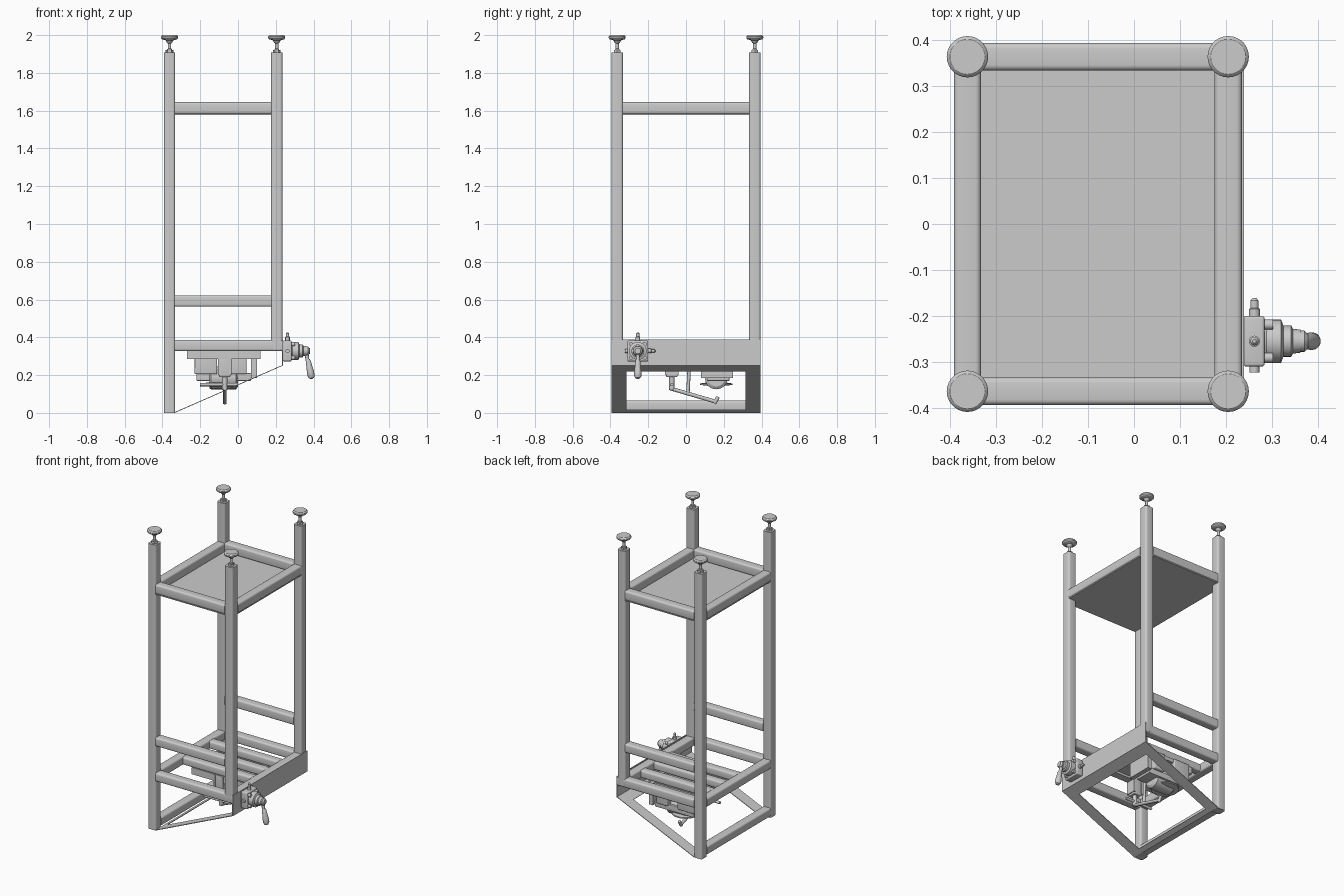
import bpy, bmesh
from math import radians, cos, sin, tau
from mathutils import Vector

if "Cube" in bpy.data.objects:
    bpy.data.objects.remove(bpy.data.objects["Cube"])

def finish(name, bm, smooth=True):
    bmesh.ops.recalc_face_normals(bm, faces=bm.faces)
    me = bpy.data.meshes.new(name)
    bm.to_mesh(me)
    bm.free()
    ob = bpy.data.objects.new(name, me)
    bpy.context.collection.objects.link(ob)
    if smooth:
        bpy.context.view_layer.objects.active = ob
        bpy.ops.object.select_all(action='DESELECT')
        ob.select_set(True)
        bpy.ops.object.shade_smooth_by_angle(angle=radians(32))
    return ob

def box(name, x, y, z, bevel=0.0, axis=None):
    """Box from ranges; with an axis only the edges along it are rounded."""
    bm = bmesh.new()
    bmesh.ops.create_cube(bm, size=1)
    for v in bm.verts:
        v.co = Vector([(r[0] + r[1]) / 2 + c * (r[1] - r[0]) for c, r in zip(v.co, (x, y, z))])
    if bevel:
        def along(e):
            d = (e.verts[0].co - e.verts[1].co).normalized()
            return axis is None or abs(d[axis]) > 0.9
        bmesh.ops.bevel(bm, geom=[e for e in bm.edges if along(e)], offset=bevel,
                        segments=4, profile=0.5, affect='EDGES')
    return finish(name, bm, bool(bevel))

def lathe(name, profile, loc, direction=(0, 0, 1), n=28):
    """Turn (radius, height) points about a direction through loc."""
    bm = bmesh.new()
    q = Vector((0, 0, 1)).rotation_difference(Vector(direction))
    rings = [[bm.verts.new(Vector(loc) + q @ Vector((r * cos(tau * i / n), r * sin(tau * i / n), h)))
              for i in range(n)] for r, h in profile]
    for a, b in zip(rings, rings[1:]):
        for i in range(n):
            bm.faces.new((a[i], a[(i + 1) % n], b[(i + 1) % n], b[i]))
    bm.faces.new(rings[0])
    bm.faces.new(rings[-1])
    return finish(name, bm)

def rod(name, a, b, r, n=16):
    d = Vector(b) - Vector(a)
    return lathe(name, [(r, 0), (r, d.length)], a, d.normalized(), n)

XL, XR = (-0.392, -0.333), (0.175, 0.235)
YF, YB = (-0.394, -0.334), (0.334, 0.394)
INX, INY = (-0.335, 0.177), (-0.336, 0.336)
R = 0.012

# Posts with levelling pads on their ends
pad = [(0.013, 0.0), (0.013, 0.018), (0.009, 0.02), (0.009, 0.048), (0.014, 0.052),
       (0.02, 0.064), (0.04, 0.07), (0.045, 0.076), (0.045, 0.084), (0.041, 0.09), (0.038, 0.092)]
for side, xs, z0 in (("left", XL, 0.0), ("right", XR, 0.335)):
    for end, ys in (("front", YF), ("back", YB)):
        box(f"{side}_{end}_post", xs, ys, (z0, 1.908), R, 2)
        c = (sum(xs) / 2, sum(ys) / 2, 1.908)
        lathe(f"{side}_{end}_pad", pad, c)
        lathe(f"{side}_{end}_nut", [(0.02, 0), (0.02, 0.014)], c, n=6)

# Rails: long x rails at three levels, y rails at the top, base and floor
for end, ys in (("front", YF), ("back", YB)):
    box(f"upper_{end}_rail", INX, ys, (1.582, 1.645), R, 0)
    box(f"middle_{end}_rail", INX, ys, (0.562, 0.622), R, 0)
    box(f"base_{end}_rail", (-0.335, 0.234), ys, (0.327, 0.386), R, 0)
for side, xs in (("left", XL), ("right", XR)):
    box(f"upper_{side}_rail", xs, INY, (1.582, 1.645), R, 1)
    box(f"base_{side}_rail", xs, INY, (0.327, 0.386), R, 1)
box("floor_left_rail", XL, INY, (0.008, 0.066), R, 1)
for i, y in enumerate((-0.08, 0.06, 0.20)):
    box(f"base_cross_rail_{i}", INX, (y - 0.028, y + 0.028), (0.33, 0.382), R, 0)

# Shelf panel under the upper rails
box("shelf_panel", (-0.388, 0.231), (-0.39, 0.39), (1.577, 1.584))

# Upright cover plate and sloping guard frame with a window
box("cover_plate", (0.234, 0.239), (-0.395, 0.395), (0.25, 0.388))
bm = bmesh.new()
def slope(t, y):
    return bm.verts.new((0.237 - 0.572 * t, y, 0.25 * (1 - t) + 0.002))
outer = [slope(t, y) for t, y in ((0, -.394), (0, .394), (1, .394), (1, -.394))]
inner = [slope(t, y) for t, y in ((.12, -.315), (.12, .315), (.945, .315), (.945, -.315))]
for i in range(4):
    j = (i + 1) % 4
    bm.faces.new((outer[i], outer[j], inner[j], inner[i]))
guard = finish("sloping_guard_frame", bm, False)
m = guard.modifiers.new("thickness", 'SOLIDIFY')
m.thickness = 0.004
m.offset = 0

# Hanging mechanism: mount plate, brackets, housing
for i, y in enumerate((-0.08, 0.20)):
    box(f"mount_channel_{i}", (-0.27, 0.12), (y - 0.025, y + 0.025), (0.285, 0.33))
box("mount_plate", (-0.235, 0.10), (-0.06, 0.24), (0.30, 0.325))
box("left_housing", (-0.23, -0.11), (0.09, 0.25), (0.205, 0.325), 0.006)
box("right_housing", (-0.035, 0.045), (0.09, 0.25), (0.205, 0.325), 0.006)
box("end_bracket", (0.07, 0.10), (0.08, 0.25), (0.185, 0.33))
box("pivot_column", (-0.10, -0.04), (-0.105, -0.045), (0.19, 0.33), 0.005)
for i, x in enumerate((-0.105, -0.047)):
    box(f"column_cheek_{i}", (x, x + 0.012), (-0.11, -0.04), (0.20, 0.33))
box("pedal_bridge", (-0.22, 0.07), (0.11, 0.23), (0.17, 0.21), 0.004)
lathe("round_drum", [(0.055, 0), (0.06, 0.006), (0.06, 0.14), (0.045, 0.15)],
      (-0.15, 0.16, 0.185), (1, 0, 0))
lathe("turn_disc", [(0.03, 0), (0.085, 0.006), (0.085, 0.014), (0.03, 0.022)],
      (-0.11, 0.16, 0.142))

# Lever and links below the mechanism
rod("pivot_pin", (-0.07, -0.075, 0.12), (-0.07, -0.075, 0.20), 0.014)
rod("pivot_crossbar", (-0.20, -0.075, 0.15), (0.0, -0.075, 0.15), 0.009)
rod("lever_arm", (-0.07, -0.085, 0.13), (-0.07, 0.155, 0.06), 0.010)
rod("lever_tip", (-0.07, 0.15, 0.05), (-0.07, 0.17, 0.085), 0.010)
rod("lever_link", (-0.07, 0.01, 0.10), (-0.07, 0.02, 0.30), 0.009)

# Gear box with crank on the cover plate
Y, Z = -0.255, 0.328
box("gear_box_base", (0.238, 0.284), (Y - 0.055, Y + 0.055), (Z - 0.055, Z + 0.055), 0.006)
lathe("gear_box_body", [(0.04, 0), (0.047, 0.008), (0.047, 0.04), (0.034, 0.045), (0.034, 0.062),
                        (0.027, 0.066), (0.025, 0.082), (0.015, 0.086), (0.015, 0.1)],
      (0.28, Y, Z), (1, 0, 0))
for dy in (-0.036, 0.036):
    for dz in (-0.036, 0.036):
        rod("gear_box_bolt", (0.28, Y + dy, Z + dz), (0.302, Y + dy, Z + dz), 0.011, 12)
knob = [(0.012, 0), (0.012, 0.02), (0.009, 0.022), (0.009, 0.038), (0.004, 0.044)]
lathe("top_knob", knob, (0.262, Y, 0.382), n=16)
lathe("back_knob", knob, (0.262, Y + 0.05, Z), (0, 1, 0), 16)
rod("front_plug", (0.262, Y - 0.068, Z), (0.262, Y, Z), 0.011, 12)
lathe("crank_hub", [(0.015, 0), (0.023, 0.008), (0.023, 0.026), (0.015, 0.034)],
      (0.345, Y, Z), (1, 0, 0))
rod("crank_arm", (0.362, Y, Z), (0.368, Y, 0.275), 0.010)
lathe("crank_handle", [(0.009, 0), (0.013, 0.01), (0.019, 0.07), (0.019, 0.09), (0.013, 0.102), (0.004, 0.106)],
      (0.37, Y, 0.284), Vector((0.2, 0, -1)).normalized(), 20)
